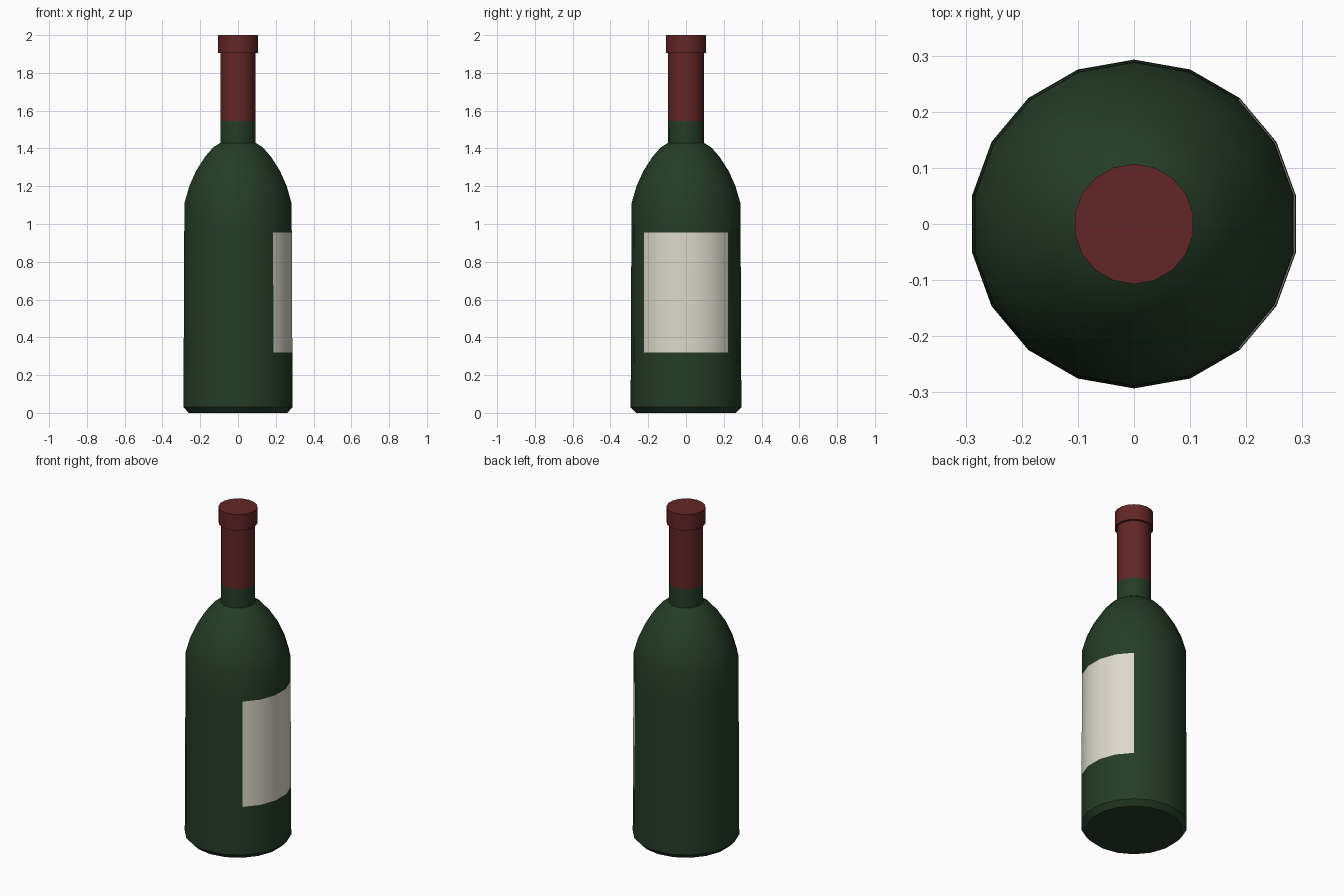
import bpy, bmesh, math

if "Cube" in bpy.data.objects:
    bpy.data.objects.remove(bpy.data.objects["Cube"])

SIDES = 18

def material(name, rgb):
    m = bpy.data.materials.new(name)
    m.diffuse_color = (*rgb, 1)
    m.use_nodes = True
    m.node_tree.nodes["Principled BSDF"].inputs["Base Color"].default_value = m.diffuse_color
    return m

glass = material("dark green glass", (0.018, 0.045, 0.020))
paper = material("cream paper", (0.72, 0.69, 0.59))
foil = material("dark red foil", (0.125, 0.019, 0.019))

def lathe(name, profile, mats, rule=None):
    """Revolve (radius, z) points, with capped ends."""
    bm = bmesh.new()
    rings = []
    for r, z in profile:
        rings.append([bm.verts.new((r * math.sin(2 * math.pi * i / SIDES),
                                    r * math.cos(2 * math.pi * i / SIDES), z))
                      for i in range(SIDES)])
    for a, b in zip(rings, rings[1:]):
        for i in range(SIDES):
            j = (i + 1) % SIDES
            bm.faces.new((a[i], a[j], b[j], b[i]))
    bm.faces.new(rings[0])
    bm.faces.new(rings[-1])
    bmesh.ops.recalc_face_normals(bm, faces=bm.faces)
    if rule:
        for f in bm.faces:
            f.material_index = rule(f.calc_center_median())
    me = bpy.data.meshes.new(name)
    bm.to_mesh(me)
    bm.free()
    for m in mats:
        me.materials.append(m)
    ob = bpy.data.objects.new(name, me)
    bpy.context.collection.objects.link(ob)
    bpy.ops.object.select_all(action='DESELECT')
    ob.select_set(True)
    bpy.context.view_layer.objects.active = ob
    bpy.ops.object.shade_smooth_by_angle(angle=math.radians(30))
    return ob

# Label covers the five side faces around +x
def body_rule(c):
    angle = abs(math.degrees(math.atan2(c.y, c.x)))
    return 1 if 0.33 < c.z < 0.95 and angle < 50 else 0

# Body with slight taper, rounded shoulder and green part of the neck
lathe("bottle_body",
      [(0.265, 0), (0.293, 0.03), (0.292, 0.32), (0.289, 0.955), (0.288, 1.11),
       (0.262, 1.20), (0.226, 1.28), (0.178, 1.355), (0.134, 1.405), (0.095, 1.43),
       (0.094, 1.545)],
      [glass, paper], body_rule)

# Foil sleeve and wider lip
lathe("neck_foil",
      [(0.094, 1.545), (0.094, 1.905), (0.107, 1.905), (0.107, 2.0)], [foil])
